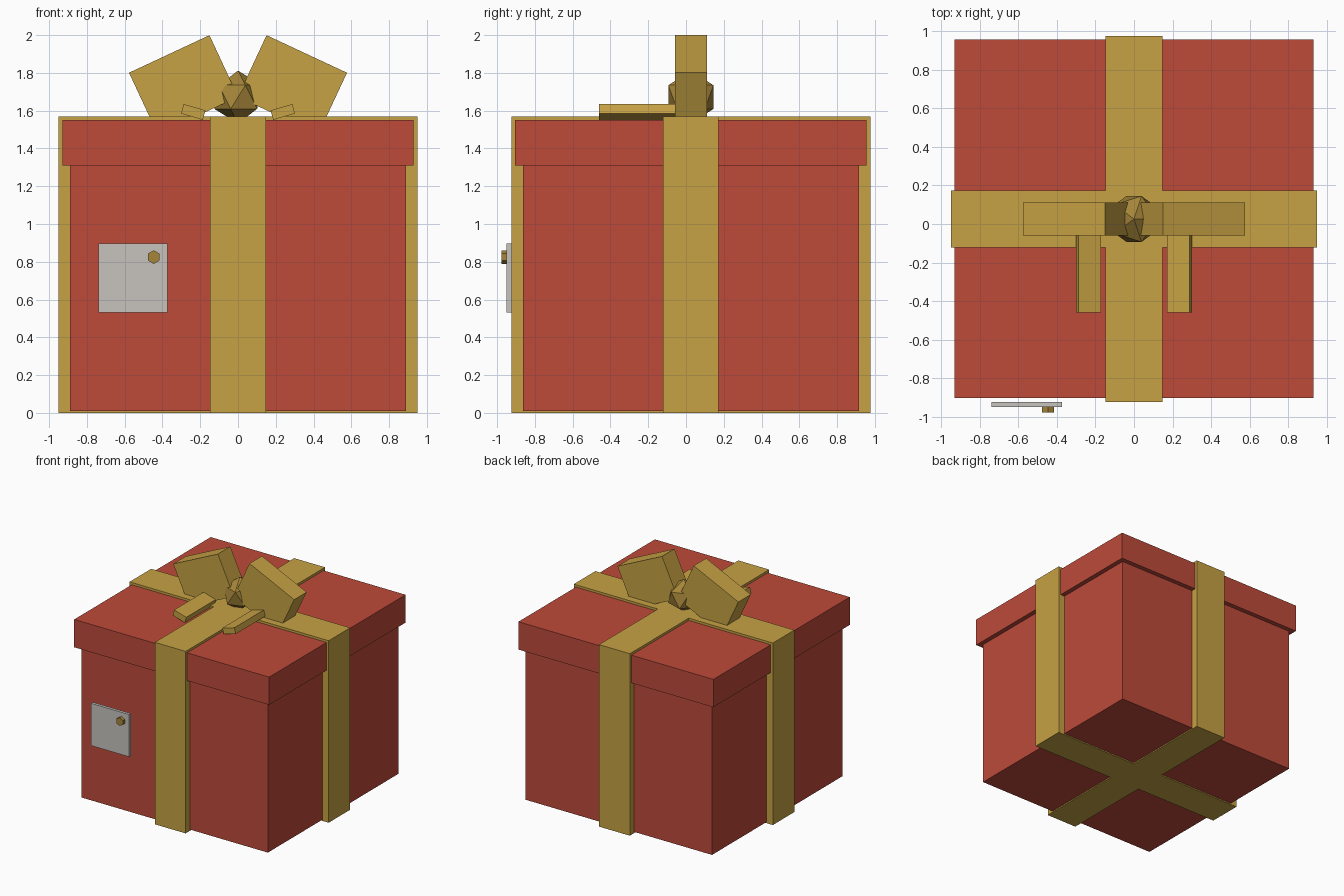
import bpy
import bmesh
from math import radians
from mathutils import Matrix, Vector

if "Cube" in bpy.data.objects:
    bpy.data.objects.remove(bpy.data.objects["Cube"], do_unlink=True)

MID_Y = 0.026  # depth centre of the box


def material(name, rgb):
    mat = bpy.data.materials.new(name)
    mat.use_nodes = True
    color = (*rgb, 1.0)
    mat.diffuse_color = color
    mat.node_tree.nodes["Principled BSDF"].inputs["Base Color"].default_value = color
    return mat


red = material("red paper", (0.51, 0.069, 0.042))
gold = material("gold ribbon", (0.57, 0.36, 0.058))
dark_gold = material("dark gold", (0.38, 0.235, 0.04))
tag_grey = material("tag grey", (0.57, 0.55, 0.52))


def finish(name, bm, mat):
    bmesh.ops.recalc_face_normals(bm, faces=bm.faces)
    mesh = bpy.data.meshes.new(name)
    bm.to_mesh(mesh)
    bm.free()
    mesh.materials.append(mat)
    obj = bpy.data.objects.new(name, mesh)
    bpy.context.collection.objects.link(obj)
    return obj


def box(name, center, size, mat, tilt=0):
    """Box of a given size, tilted in the front plane by degrees."""
    bm = bmesh.new()
    place = (Matrix.Translation(center)
             @ Matrix.Rotation(radians(tilt), 4, "Y")
             @ Matrix.Diagonal((*size, 1)))
    bmesh.ops.create_cube(bm, size=1, matrix=place)
    return finish(name, bm, mat)


# Box body and overhanging lid
box("box_body", (0, MID_Y, 0.66), (1.78, 1.78, 1.30), red)
box("box_lid", (0, MID_Y, 1.43), (1.86, 1.86, 0.24), red)

# Crossed ribbon: a plus-shaped outline extruded over the full height
HALF, REACH = 0.147, 0.95
bm = bmesh.new()
outline = []
for quarter in range(4):
    turn = Matrix.Rotation(radians(90 * quarter), 3, "Z")
    for x, y in ((REACH, -HALF), (REACH, HALF), (HALF, HALF)):
        outline.append(bm.verts.new(turn @ Vector((x, y, 0)) + Vector((0, MID_Y, 0))))
base = bm.faces.new(outline)
raised = bmesh.ops.extrude_face_region(bm, geom=[base], use_keep_orig=True)
bmesh.ops.translate(bm, vec=(0, 0, 1.57),
                    verts=[v for v in raised["geom"] if isinstance(v, bmesh.types.BMVert)])
finish("ribbon_cross", bm, gold)

# Bow loops and ribbon tails, mirrored left and right
for side, s in (("left", 1), ("right", -1)):
    box(f"bow_loop_{side}", (s * 0.288, MID_Y, 1.737), (0.47, 0.17, 0.36), gold, s * 25)
    box(f"bow_tail_{side}", (s * 0.237, -0.255, 1.593), (0.12, 0.41, 0.052), gold, s * -16)

# Faceted knot in the middle of the bow
bm = bmesh.new()
bmesh.ops.create_icosphere(bm, subdivisions=1, radius=0.14,
                           matrix=Matrix.Translation((0, MID_Y, 1.672)))
finish("bow_knot", bm, dark_gold)

# Gift tag with a six-sided stud
box("gift_tag", (-0.557, -0.937, 0.713), (0.365, 0.025, 0.365), tag_grey)
bm = bmesh.new()
bmesh.ops.create_cone(bm, cap_ends=True, segments=6, radius1=0.036, radius2=0.036, depth=0.034,
                      matrix=Matrix.Translation((-0.446, -0.961, 0.825))
                      @ Matrix.Rotation(radians(90), 4, "X"))
finish("tag_stud", bm, dark_gold)
